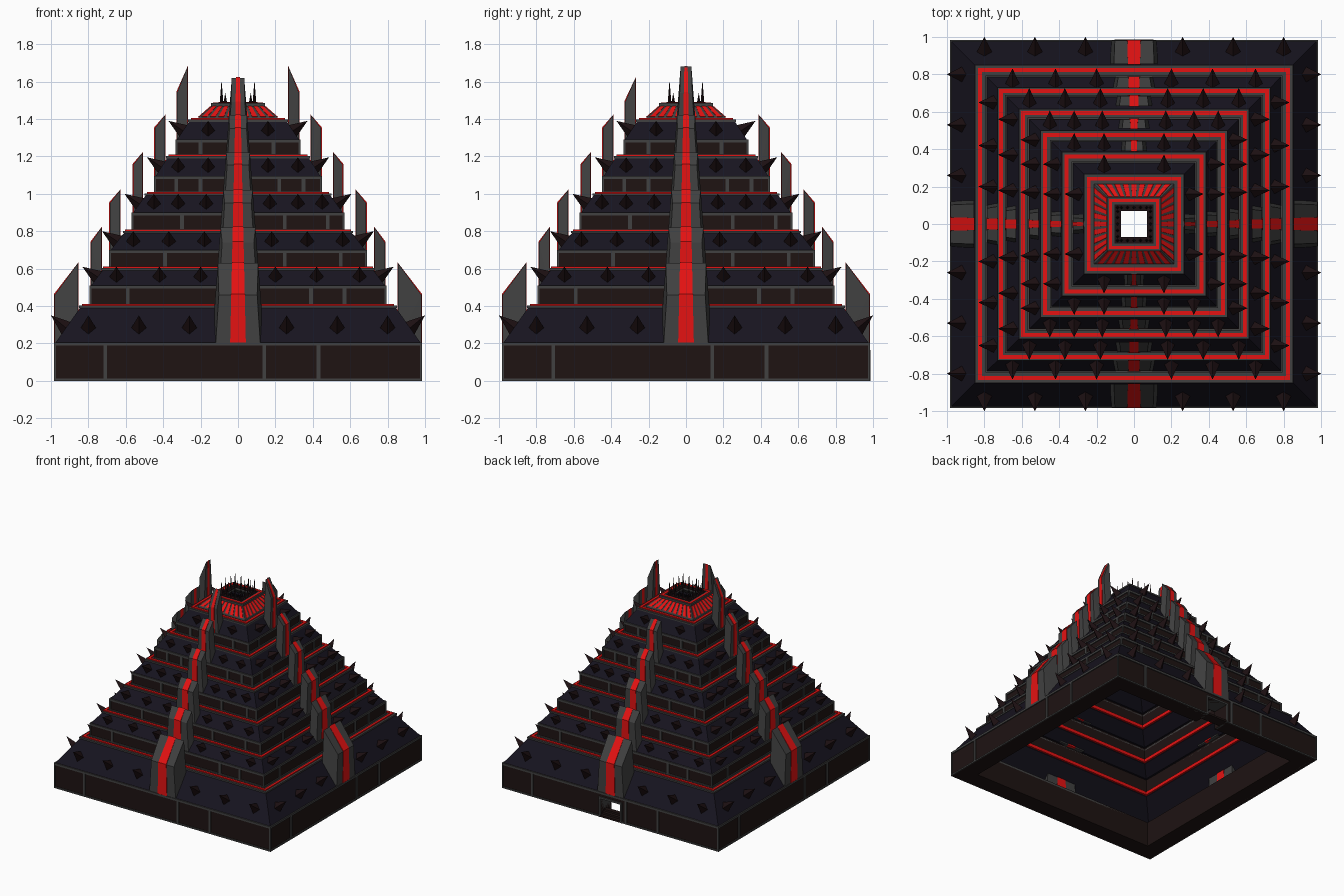
import bpy, bmesh, math
from mathutils import Matrix, Vector

if "Cube" in bpy.data.objects:
    bpy.data.objects.remove(bpy.data.objects["Cube"])


def material(name, rgb):
    m = bpy.data.materials.new(name)
    m.diffuse_color = (*rgb, 1)
    m.use_nodes = True
    m.node_tree.nodes["Principled BSDF"].inputs["Base Color"].default_value = m.diffuse_color
    return m


GREY = material("trim_grey", (0.052, 0.052, 0.052))
BRICK = material("brick", (0.013, 0.0065, 0.006))
SLATE = material("slate", (0.0085, 0.007, 0.014))
RED = material("red_glow", (0.78, 0.006, 0.006))
THORN = material("thorn", (0.012, 0.005, 0.006))


def finish(name, bm, mat):
    bmesh.ops.recalc_face_normals(bm, faces=bm.faces)
    me = bpy.data.meshes.new(name)
    bm.to_mesh(me)
    bm.free()
    me.materials.append(mat)
    ob = bpy.data.objects.new(name, me)
    bpy.context.collection.objects.link(ob)
    return ob


def ring(name, profile, mat):
    """Square ring swept from a closed (half width, z) profile."""
    bm = bmesh.new()
    loops = [[bm.verts.new((sx * h, sy * h, z)) for sx, sy in ((1, 1), (-1, 1), (-1, -1), (1, -1))]
             for h, z in profile]
    for a, b in zip(loops, loops[1:] + loops[:1]):
        for i in range(4):
            j = (i + 1) % 4
            bm.faces.new((a[i], a[j], b[j], b[i]))
    return finish(name, bm, mat)


def band(name, outer, inner, z0, z1, mat):
    return ring(name, [(outer, z0), (outer, z1), (inner, z1), (inner, z0)], mat)


def turn(side):
    return Matrix.Rotation(side * math.pi / 2, 4, 'Z')


def add_hull(bm, points, side=0):
    vs = [bm.verts.new(turn(side) @ Vector(p)) for p in points]
    res = bmesh.ops.convex_hull(bm, input=vs)
    junk = [v for v in res["geom_interior"] if isinstance(v, bmesh.types.BMVert)]
    bmesh.ops.delete(bm, geom=junk, context='VERTS')


def add_box(bm, x0, x1, y0, y1, z0, z1, side=0):
    add_hull(bm, [(x, y, z) for x in (x0, x1) for y in (y0, y1) for z in (z0, z1)], side)


def add_cone(bm, base, tip, r, segs, side=0):
    base, tip = Vector(base), Vector(tip)
    d = tip - base
    m = (turn(side) @ Matrix.Translation((base + tip) / 2) @ d.to_track_quat('Z', 'Y').to_matrix().to_4x4())
    bmesh.ops.create_cone(bm, cap_ends=True, segments=segs, radius1=r, radius2=0, depth=d.length, matrix=m)


# wall half, wall bottom, wall top, slope top half, slope top z
TIERS = [(.985, 0, .205, .845, .39), (.795, .40, .51, .725, .59), (.69, .60, .70, .61, .79),
         (.57, .80, .90, .495, .99), (.45, 1.0, 1.095, .38, 1.19), (.335, 1.2, 1.29, .262, 1.385)]
BARS = [(-.71, .14, .43), (-.59, .39, .57), (-.39, .25, .55),
        (-.30, .25, .48), (-.33, -.2, .22, .35), (-.2, .19)]
SPIKES = [(.8, .53, .26), (.65, .42, .2), (.56, .37, .18), (.45, .32, .17), (.32, .16), (.16,)]
# rib outer half, shoulder z, inner half, peak z
RIBS = [(.98, .46, .855, .63), (.785, .74, .73, .82), (.685, .95, .63, 1.02),
        (.56, 1.155, .51, 1.22), (.445, 1.35, .39, 1.42), (.326, 1.54, .27, 1.68)]


def rib_width(z):
    return .14 - .075 * (z - .2)


base_parts = []
for t, (h, z0, z1, ht, z2) in enumerate(TIERS):
    nh = TIERS[t + 1][0] if t < 5 else .215
    n = t + 1
    inner = h - (.145 if t == 0 else .035)

    # brick wall with grey bands, posts and bars
    wall = band(f"brick_wall_{n}", h - .008, inner, z0, z1, BRICK)
    top = band(f"wall_top_band_{n}", h, inner, z1 - .017, z1, GREY)
    low = band(f"wall_base_band_{n}", h, h - .03, z0, z0 + .012, GREY)
    if t == 0:
        base_parts += [wall, low]
    bm = bmesh.new()
    for side in range(4):
        for x in BARS[t]:
            add_box(bm, x - .01, x + .01, -h, -h + .03, z0, z1, side)
        add_box(bm, -h, -h + .012, -h, -h + .012, z0, z1, side)
    finish(f"wall_bars_{n}", bm, GREY)

    # dark sloping roof, ledge and red line
    ring(f"slope_{n}", [(h - .01, z1), (ht, z2), (nh - .03, z2), (nh - .03, z2 - .02), (h - .05, z1)], SLATE)
    band(f"ledge_{n}", ht + .005, nh - .03, z2, z2 + .012, GREY)
    mid = (ht + nh) / 2 + .003
    band(f"red_line_{n}", mid + .01, mid - .01, z2, z2 + .02, RED)
    if t < 5:
        band(f"inner_red_line_{n}", nh - .028, nh - .045, z2 - .015, z2 + .012, RED)

    # spikes on the slope
    bm = bmesh.new()
    for side in range(4):
        for x in SPIKES[t]:
            for s in (-x, x):
                f = .015 if t == 0 else -.035
                add_cone(bm, (s, -(h - .06 - max(f, 0)), z1 + (.07 if t == 0 else .035)),
                         (s, -min(h - f + .03, 1.0), z1 + (.145 if t == 0 else .1)) if t == 0
                         else (s, -(h + .037), z1 + .1), .045, 4, side)
    finish(f"spikes_{n}", bm, THORN)

    # central ribs: grey fin with red face
    ro, zs, ri, zp = RIBS[t]
    fins, strips = bmesh.new(), bmesh.new()
    for side in range(4):
        a, b = zs, zp
        if t == 5:
            if side == 2:
                continue
            if side == 0:
                a, b = 1.49, 1.62
        fin, strip = [], []
        for y, z, k in ((ro, z1, .85), (ro, a, .85), (ri, b, 1), (ri, z1, 1)):
            for s in (-1, 1):
                w = rib_width(z)
                fin.append((s * w * k, -y, z))
                front = k < 1
                strip.append((s * w * .3, -y - (.004 if front else -.002), z + (.004 if z > z1 else 0)))
        add_hull(fins, fin, side)
        add_hull(strips, strip, side)
    finish(f"rib_{n}", fins, GREY)
    finish(f"rib_red_face_{n}", strips, RED)

# crown: dark frustum with red slats, cap and thorn circle
ring("crown_body", [(.215, 1.395), (.21, 1.41), (.14, 1.47), (.07, 1.47), (.17, 1.395)], GREY)
bm = bmesh.new()
for side in range(4):
    for i in range(-4, 5):
        lo, hi = i * .045, i * .031
        pts = []
        for x, y, z, w in ((lo, .213, 1.412, .014), (hi, .146, 1.47, .010)):
            for s in (-1, 1):
                pts += [(x + s * w, -y, z), (x + s * w, -y + .02, z - .01)]
        add_hull(bm, pts, side)
finish("crown_red_slats", bm, RED)
band("crown_cap", .145, .07, 1.468, 1.485, GREY)
band("crown_red_line", .134, .118, 1.48, 1.489, RED)
band("crown_dark_rim", .105, .07, 1.47, 1.49, THORN)
bm = bmesh.new()
for side in range(4):
    for i in range(-2, 3):
        x = i * .034
        tall = (1.56, 1.61, 1.54)[abs(i)]
        add_cone(bm, (x, -.088, 1.485), (x, -.088, tall), .010, 4, side)
    add_cone(bm, (.088, -.088, 1.485), (.088, -.088, 1.61), .010, 4, side)
finish("crown_thorns", bm, THORN)

# doorway through the back of the base
bm = bmesh.new()
add_box(bm, -.09, .09, .75, 1.05, -.05, .15)
cutter = finish("door_cutter", bm, GREY)
cutter.hide_render = True
cutter.hide_viewport = True
for ob in base_parts:
    mod = ob.modifiers.new("doorway", 'BOOLEAN')
    mod.operation = 'DIFFERENCE'
    mod.solver = 'EXACT'
    mod.object = cutter
bm = bmesh.new()
for s in (-1, 1):
    add_box(bm, s * .09, s * .105, .85, .987, 0, .165)
add_box(bm, -.105, .105, .85, .987, .15, .165)
finish("door_frame", bm, GREY)
bm = bmesh.new()
for i in range(3):
    add_box(bm, -.09, .09, .90, .985 - i * .025, i * .015, (i + 1) * .015)
finish("door_steps", bm, BRICK)
